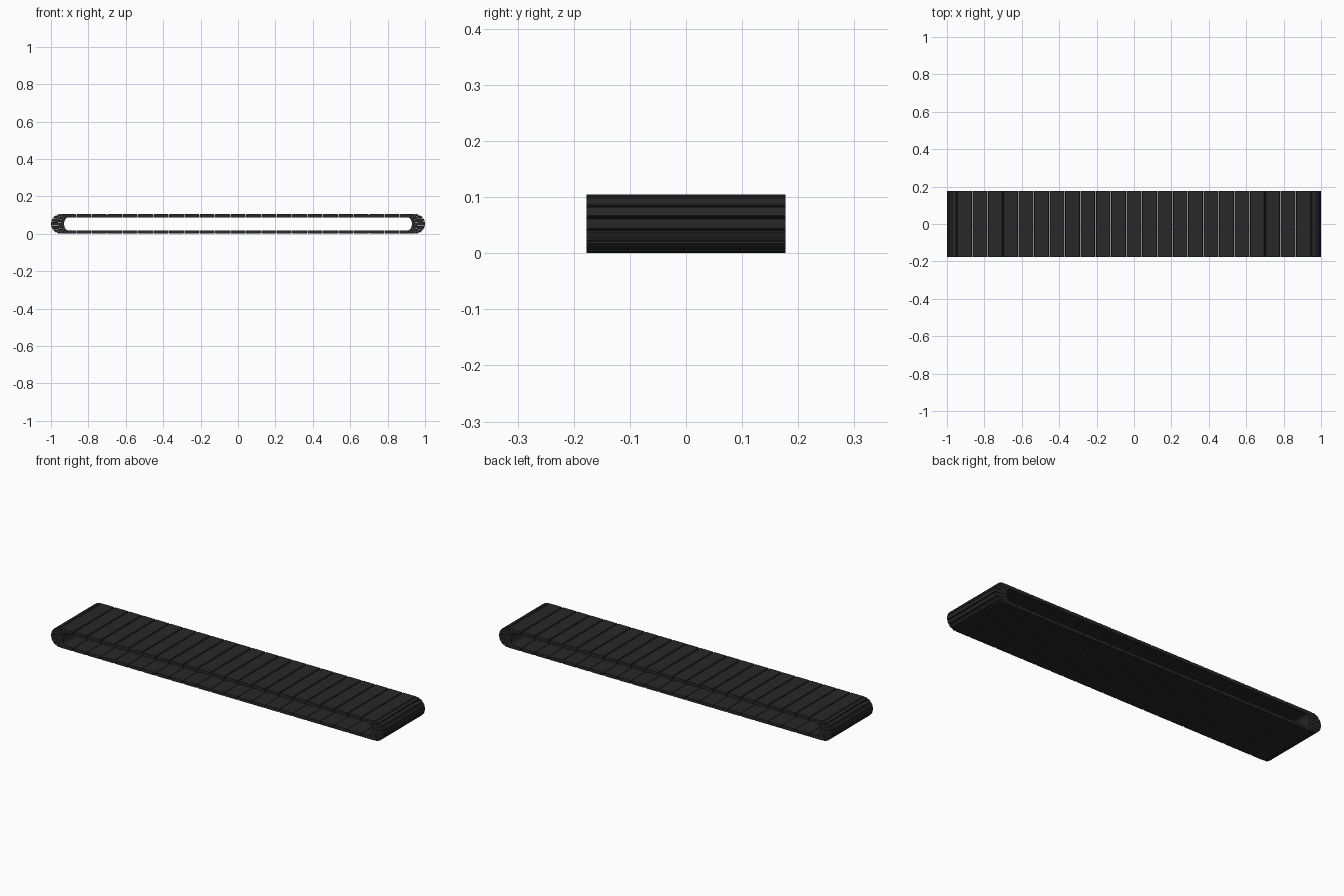
import bpy, bmesh, math
from mathutils import Vector

if "Cube" in bpy.data.objects:
    bpy.data.objects.remove(bpy.data.objects["Cube"])

HALF_W = 0.177      # half belt width (y)
R = 0.0525          # outer end radius
CX = 1 - R          # centre of end arcs
ICX = 0.908         # where the inner opening starts to round
IRX, IRZ = 0.022, 0.035
GAP = 0.0012        # half seam
N_FLAT, N_END = 23, 7

mat = bpy.data.materials.new("dark_rubber")
mat.diffuse_color = (0.022, 0.021, 0.022, 1)
mat.use_nodes = True
mat.node_tree.nodes["Principled BSDF"].inputs["Base Color"].default_value = mat.diffuse_color


def prism(name, profile):
    """Extrude an x/z profile across the belt width."""
    bm = bmesh.new()
    front = [bm.verts.new((x, -HALF_W, z)) for x, z in profile]
    back = [bm.verts.new((x, HALF_W, z)) for x, z in profile]
    n = len(profile)
    bm.faces.new(front)
    bm.faces.new(back[::-1])
    for i in range(n):
        j = (i + 1) % n
        bm.faces.new((front[j], front[i], back[i], back[j]))
    bmesh.ops.recalc_face_normals(bm, faces=bm.faces)
    me = bpy.data.meshes.new(name)
    bm.to_mesh(me)
    bm.free()
    ob = bpy.data.objects.new(name, me)
    me.materials.append(mat)
    bpy.context.collection.objects.link(ob)


def clamp(x):
    return max(-ICX, min(ICX, x))


# flat slats on the upper and lower runs, outer edges chamfered
pitch = 2 * CX / N_FLAT
for side, label in ((1, "upper"), (-1, "lower")):
    for i in range(N_FLAT):
        a = -CX + i * pitch + GAP
        b = a + pitch - 2 * GAP
        prof = [(clamp(a), IRZ), (clamp(b), IRZ), (b, R - 0.004),
                (b - 0.003, R), (a + 0.003, R), (a, R - 0.004)]
        prism(f"{label}_slat_{i}", [(x, R + side * z) for x, z in prof])

# wedge slats wrapped round both ends
step = math.pi / N_END
for side, label in ((1, "right"), (-1, "left")):
    for i in range(N_END):
        a = -math.pi / 2 + i * step
        b = a + step
        g = GAP / R

        def outer(t, r):
            return (CX + r * math.cos(t), r * math.sin(t))

        def inner(t):
            return (ICX + IRX * math.cos(t), IRZ * math.sin(t))

        prof = [inner(a), inner(b), outer(b - g, R - 0.003),
                outer(b - 0.06, R), outer((a + b) / 2, R),
                outer(a + 0.06, R), outer(a + g, R - 0.003)]
        prism(f"{label}_end_slat_{i}", [(side * x, R + z) for x, z in prof])
